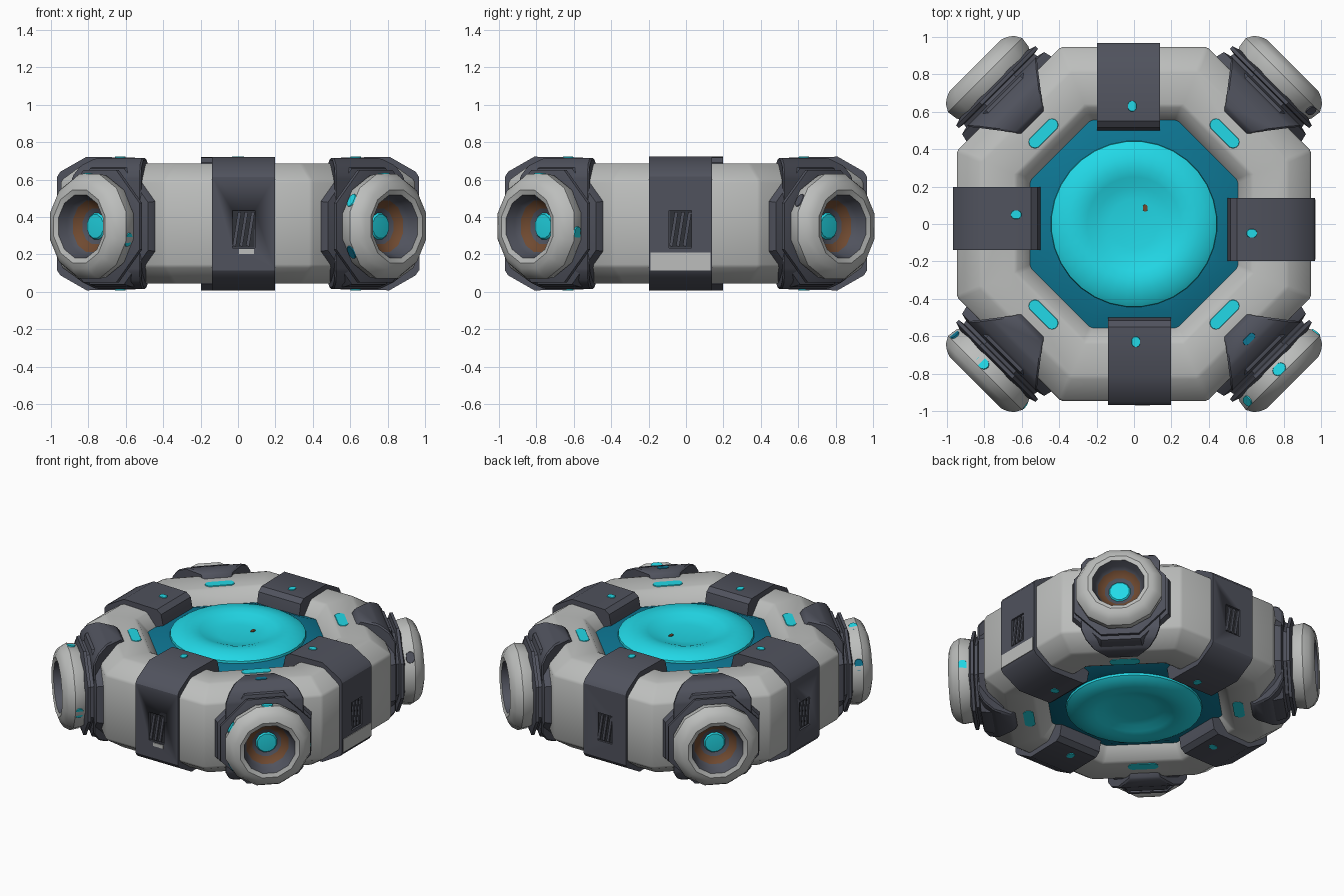
import bpy, bmesh, math
from mathutils import Matrix

if "Cube" in bpy.data.objects:
    bpy.data.objects.remove(bpy.data.objects["Cube"])

MID = 0.365  # height of the horizontal symmetry plane


def material(name, rgb):
    m = bpy.data.materials.new(name)
    m.use_nodes = True
    m.diffuse_color = (*rgb, 1)
    m.node_tree.nodes["Principled BSDF"].inputs["Base Color"].default_value = (*rgb, 1)
    return m


LIGHT = material("light_grey", (0.505, 0.515, 0.505))
DARK = material("dark_grey", (0.08, 0.085, 0.11))
CYAN = material("bright_cyan", (0.016, 0.7, 0.81))
TEAL = material("deep_teal", (0.004, 0.18, 0.29))
BROWN = material("rust_brown", (0.16, 0.068, 0.03))
BLACK = material("vent_black", (0.03, 0.032, 0.04))


def T(x, y, z):
    return Matrix.Translation((x, y, z))


def R(deg, axis):
    return Matrix.Rotation(math.radians(deg), 4, axis)


def finish(bm, name, mats, matrix=Matrix(), bevel=0.0):
    """Weld, soften, place and shade a mesh, then link it as an object."""
    bmesh.ops.remove_doubles(bm, verts=bm.verts, dist=1e-5)
    bmesh.ops.recalc_face_normals(bm, faces=bm.faces)
    if bevel:
        sharp = [e for e in bm.edges if e.calc_face_angle(0) > 0.45]
        bmesh.ops.bevel(bm, geom=sharp, offset=bevel, segments=1,
                        affect='EDGES', profile=0.5, clamp_overlap=True)
    bm.transform(matrix)
    mesh = bpy.data.meshes.new(name)
    bm.to_mesh(mesh)
    bm.free()
    obj = bpy.data.objects.new(name, mesh)
    bpy.context.collection.objects.link(obj)
    for m in mats:
        mesh.materials.append(m)
    bpy.ops.object.select_all(action='DESELECT')
    obj.select_set(True)
    bpy.context.view_layer.objects.active = obj
    bpy.ops.object.shade_smooth_by_angle(angle=math.radians(32))
    return obj


def lathe(name, profile, sides, mats, matrix=Matrix(), closed=False, bands=None, bevel=0.0):
    """Revolve (radius to flat, height) points; bands gives a material per segment."""
    bm = bmesh.new()
    k = 1 / math.cos(math.pi / sides)
    angles = [(i + 0.5) * math.tau / sides for i in range(sides)]
    rings = [[bm.verts.new((r * k * math.cos(a), r * k * math.sin(a), z)) for a in angles]
             for r, z in profile]
    count = len(rings) if closed else len(rings) - 1
    for s in range(count):
        a, b = rings[s], rings[(s + 1) % len(rings)]
        for i in range(sides):
            j = (i + 1) % sides
            f = bm.faces.new((a[i], a[j], b[j], b[i]))
            f.material_index = bands[s] if bands else 0
    return finish(bm, name, mats, matrix, bevel)


def loft(name, stations, mat, matrix, bevel=0.0):
    """Join rectangles (distance, half height, half width) along local x."""
    bm = bmesh.new()
    loops = [[bm.verts.new((r, sy * w, sz * h)) for sy, sz in ((-1, -1), (1, -1), (1, 1), (-1, 1))]
             for r, h, w in stations]
    for a, b in zip(loops, loops[1:]):
        for i in range(4):
            j = (i + 1) % 4
            bm.faces.new((a[i], a[j], b[j], b[i]))
    bm.faces.new(loops[0])
    bm.faces.new(loops[-1])
    return finish(bm, name, [mat], matrix, bevel)


def box(name, size, mat, matrix):
    bm = bmesh.new()
    bmesh.ops.create_cube(bm, size=1, matrix=Matrix.Diagonal((*size, 1)))
    return finish(bm, name, [mat], matrix)


def plate(name, rx, ry, mat, matrix):
    """Thin capsule-shaped inlay in the local xy plane, long along y."""
    bm = bmesh.new()
    bmesh.ops.create_cone(bm, cap_ends=True, segments=12, radius1=rx, radius2=rx * 0.9,
                          depth=0.009, matrix=R(15, 'Z'))
    for v in bm.verts:
        v.co.y += math.copysign(ry - rx, v.co.y)
    return finish(bm, name, [mat], matrix)


def mirrored(half):
    return half + [(r, -z) for r, z in reversed(half)]


# Octagonal main body
lathe("body_ring", mirrored([(0.55, 0.22), (0.63, 0.315), (0.82, 0.322), (0.947, 0.23)]),
      8, [LIGHT], T(0, 0, MID), closed=True, bevel=0.012)

# Sloped teal collar and the dished glowing core, the same above and below
lathe("core_well", mirrored([(0.57, 0.22), (0.46, 0.265), (0.36, 0.265)]),
      8, [TEAL], T(0, 0, MID), closed=True)
core = [(0, 0.275), (0.13, 0.276), (0.2, 0.287), (0.25, 0.306), (0.3, 0.319),
        (0.35, 0.316), (0.41, 0.3), (0.44, 0.28), (0.445, 0.25)]
lathe("energy_core", mirrored(core), 32, [CYAN], T(0, 0, MID))
plate("core_speck", 0.013, 0.02, BROWN, T(0.06, 0.085, MID + 0.277))

# Straps over the flat sides, each with a recessed vent
for i, side in enumerate(("left", "back", "right", "front")):
    place = R(90 * i, 'Z') @ T(0, 0.03 if i % 2 else -0.03, MID)
    w = 0.168
    strap = loft(side + "_strap", [(0.5, 0.25, w), (0.515, 0.325, w), (0.55, 0.352, w),
                                   (0.81, 0.357, w), (0.95, 0.277, w), (0.967, 0.25, w)],
                 DARK, place)
    vent = place @ T(0.967, 0, -0.03)
    cutter = box("vent_cutter", (0.032, 0.12, 0.2), DARK, vent)
    cutter.hide_render = True
    cut = strap.modifiers.new("vent", 'BOOLEAN')
    cut.operation = 'DIFFERENCE'
    cut.object = cutter
    bpy.context.view_layer.objects.active = strap
    bpy.ops.object.modifier_apply(modifier=cut.name)
    bpy.data.objects.remove(cutter)
    box(side + "_vent_back", (0.004, 0.118, 0.198), BLACK, vent @ T(-0.014, 0, 0))
    for k in (-1, 0, 1):
        box(side + "_vent_slat", (0.012, 0.018, 0.185), DARK,
            vent @ T(-0.008, 0.036 * k, 0) @ R(-9, 'X'))
    for up in (1, -1):
        plate(side + "_strap_light", 0.024, 0.03, CYAN,
              place @ T(0.63, -0.02, up * 0.354) @ R(90, 'Z'))

# Pale patches low on two straps
box("left_strap_patch", (0.008, 0.32, 0.095), LIGHT, T(0.967, -0.03, 0.162))
box("front_strap_patch", (0.08, 0.008, 0.025), LIGHT, T(0.045, -0.967, 0.215))

# Painted marks on the thruster sides: turn about the thruster axis and colour
marks = {"back_left": [(60, DARK)],
         "front_right": [(10, CYAN), (70, TEAL), (-105, CYAN)],
         "front_left": [(0, CYAN), (60, CYAN), (120, TEAL), (-98, CYAN)]}

# Diagonal corners: bracket, ridged collar, thruster and inlaid lights
for i, corner in enumerate(("back_left", "back_right", "front_right", "front_left")):
    turn = R(45 + 90 * i, 'Z')
    loft(corner + "_bracket", [(0.755, 0.3, 0.09), (0.79, 0.35, 0.1), (0.9, 0.35, 0.185),
                               (0.965, 0.31, 0.235), (1.0, 0.25, 0.265)],
         DARK, turn @ T(0, 0, MID), bevel=0.01)
    axis = turn @ T(0, 0, 0.35) @ R(90, 'Y')
    lathe(corner + "_collar", [(0, 0.84), (0.31, 0.84), (0.325, 0.93), (0.31, 0.99), (0.27, 1.0),
                               (0.265, 1.02), (0.3, 1.025), (0.3, 1.045), (0.25, 1.06), (0, 1.06)],
          8, [DARK], axis)
    lathe(corner + "_thruster",
          [(0, 1.02), (0.25, 1.03), (0.272, 1.07), (0.28, 1.125), (0.258, 1.165), (0.225, 1.188),
           (0.195, 1.199), (0.168, 1.19), (0.152, 1.14), (0.138, 1.11), (0.095, 1.08),
           (0.07, 1.07), (0.062, 1.08), (0, 1.085)],
          12, [LIGHT, DARK, BROWN, CYAN], axis,
          bands=[0] * 7 + [1, 1, 2, 1, 3, 3])
    for up in (1, -1):
        plate(corner + "_dash", 0.036, 0.1, CYAN, turn @ T(0.685, 0, MID + up * 0.317))
    for angle, mat in marks.get(corner, []):
        plate(corner + "_thruster_mark", 0.03, 0.04, mat,
              turn @ T(0, 0, 0.35) @ R(angle, 'X') @ T(1.098, 0, 0.277) @ R(-8, 'Y'))

# Painted mark on top of one bracket
plate("front_left_bracket_mark", 0.02, 0.04, TEAL, R(-45, 'Z') @ T(0.87, 0, MID + 0.349))
